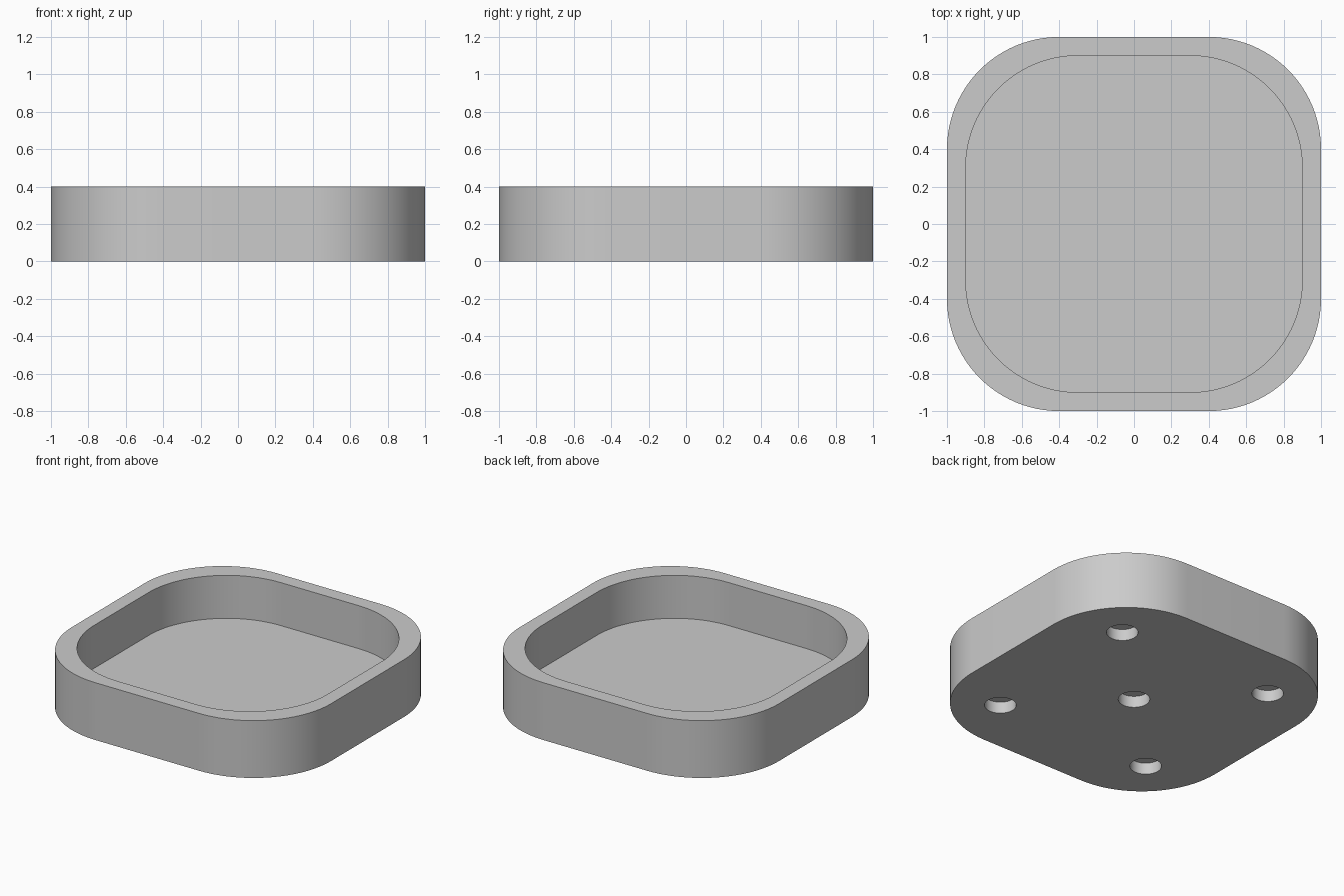
import bpy
import bmesh
from math import pi, cos, sin, radians

cube = bpy.data.objects.get("Cube")
if cube:
    bpy.data.objects.remove(cube, do_unlink=True)

HEIGHT, FLOOR = 0.4, 0.1
CORNER = 0.6
HOLE_RADIUS, HOLE_DEPTH, HOLE_OFFSET = 0.1, 0.08, 0.6

grey = bpy.data.materials.new("light_grey")
grey.use_nodes = True
grey.diffuse_color = (0.6, 0.6, 0.6, 1)
grey.node_tree.nodes["Principled BSDF"].inputs["Base Color"].default_value = grey.diffuse_color


def rounded_square(half, radius, steps=24):
    """Outline of a square with rounded corners, counter-clockwise."""
    inset = half - radius
    points = []
    for corner, (sx, sy) in enumerate([(1, 1), (-1, 1), (-1, -1), (1, -1)]):
        for i in range(steps + 1):
            a = (corner + i / steps) * pi / 2
            points.append((sx * inset + radius * cos(a), sy * inset + radius * sin(a)))
    return points


def circle(cx, cy, radius, steps=48):
    return [(cx + radius * cos(2 * pi * i / steps), cy + radius * sin(2 * pi * i / steps))
            for i in range(steps)]


def prism(name, outlines, bottom, top):
    """Extrude each outline from bottom to top into one object."""
    bm = bmesh.new()
    for outline in outlines:
        low = [bm.verts.new((x, y, bottom)) for x, y in outline]
        high = [bm.verts.new((x, y, top)) for x, y in outline]
        bm.faces.new(low[::-1])
        bm.faces.new(high)
        for i in range(len(low)):
            j = (i + 1) % len(low)
            bm.faces.new((low[i], low[j], high[j], high[i]))
    mesh = bpy.data.meshes.new(name)
    bm.to_mesh(mesh)
    bm.free()
    mesh.materials.append(grey)
    obj = bpy.data.objects.new(name, mesh)
    bpy.context.collection.objects.link(obj)
    return obj


def cut(target, cutter):
    """Subtract the cutter and remove it."""
    mod = target.modifiers.new("cut", "BOOLEAN")
    mod.operation = "DIFFERENCE"
    mod.solver = "EXACT"
    mod.object = cutter
    bpy.context.view_layer.objects.active = target
    bpy.ops.object.modifier_apply(modifier=mod.name)
    bpy.data.objects.remove(cutter, do_unlink=True)


# Tray body with rounded corners
tray = prism("tray", [rounded_square(1, CORNER)], 0, HEIGHT)

# Open recess in the top
cut(tray, prism("recess_cutter", [rounded_square(0.9, CORNER)], FLOOR, HEIGHT + 0.1))

# Blind round holes underneath: one central, one near each corner
spots = [(0, 0)] + [(x * HOLE_OFFSET, y * HOLE_OFFSET) for x in (-1, 1) for y in (-1, 1)]
cut(tray, prism("hole_cutter", [circle(x, y, HOLE_RADIUS) for x, y in spots], -0.1, HOLE_DEPTH))

# Smooth walls, sharp rims
bpy.ops.object.select_all(action="DESELECT")
tray.select_set(True)
bpy.context.view_layer.objects.active = tray
bpy.ops.object.shade_smooth_by_angle(angle=radians(30))
